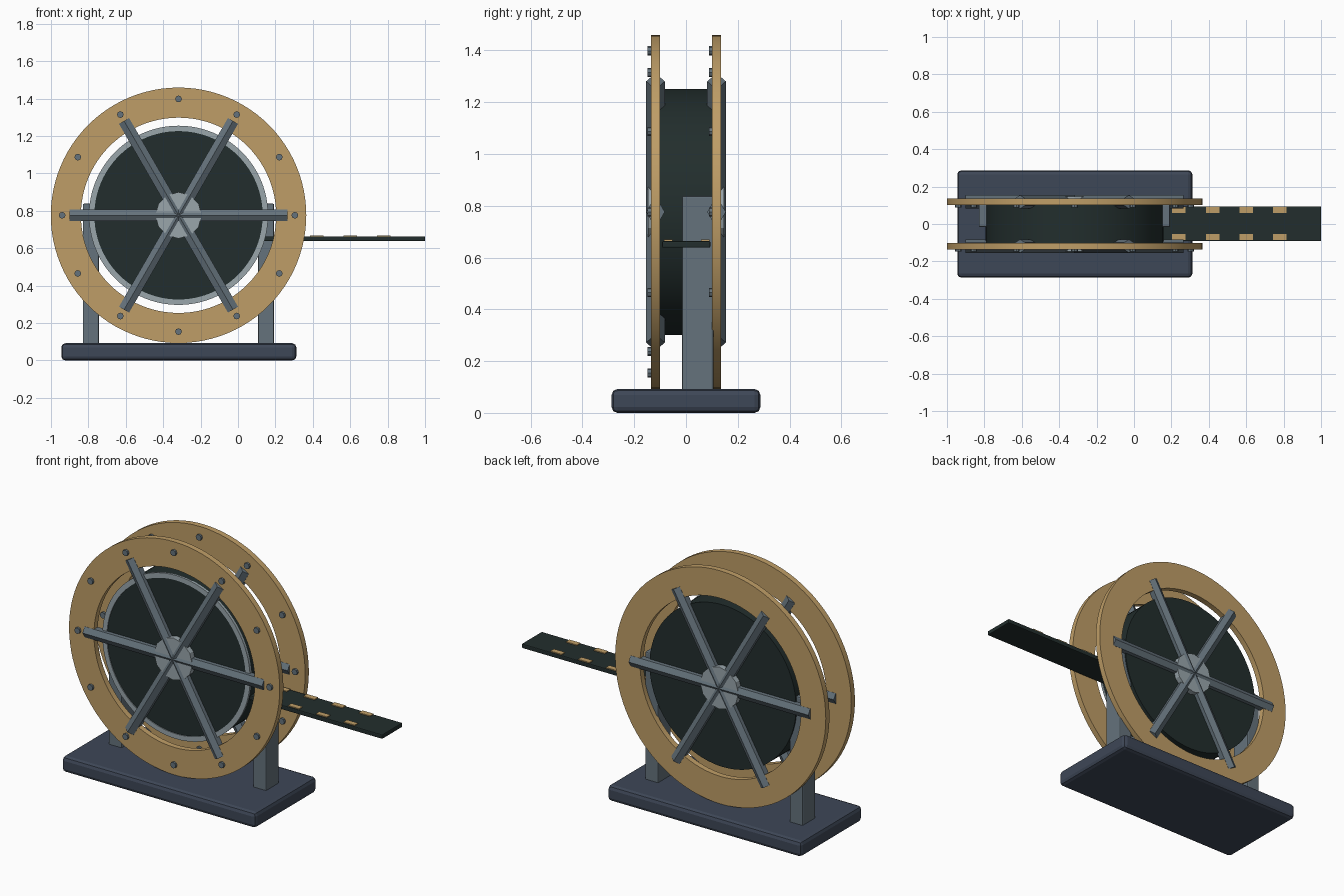
import bpy, bmesh
from math import pi, sin, cos, radians
from mathutils import Matrix, Vector

cube = bpy.data.objects.get("Cube")
if cube:
    bpy.data.objects.remove(cube, do_unlink=True)

CX, CZ = -0.318, 0.776  # wheel axle


def material(name, r, g, b):
    m = bpy.data.materials.new(name)
    m.use_nodes = True
    m.diffuse_color = (r, g, b, 1)
    m.node_tree.nodes["Principled BSDF"].inputs["Base Color"].default_value = (r, g, b, 1)
    return m


tan = material("tan", 0.52, 0.34, 0.135)
steel = material("steel grey", 0.13, 0.17, 0.2)
silver = material("pale silver", 0.32, 0.38, 0.41)
dark = material("dark green black", 0.016, 0.027, 0.026)
slate = material("slate blue", 0.048, 0.063, 0.095)


def finish(name, bm, mat, smooth=False):
    bmesh.ops.recalc_face_normals(bm, faces=bm.faces)
    mesh = bpy.data.meshes.new(name)
    bm.to_mesh(mesh)
    bm.free()
    mesh.materials.append(mat)
    ob = bpy.data.objects.new(name, mesh)
    bpy.context.collection.objects.link(ob)
    if smooth:
        bpy.ops.object.select_all(action="DESELECT")
        ob.select_set(True)
        bpy.context.view_layer.objects.active = ob
        bpy.ops.object.shade_smooth_by_angle(angle=radians(30))
    return ob


def box(name, lo, hi, mat, bevel=0):
    lo, hi = Vector(lo), Vector(hi)
    bm = bmesh.new()
    bmesh.ops.create_cube(bm, size=1,
                          matrix=Matrix.Translation((lo + hi) / 2) @ Matrix.Diagonal((*(hi - lo), 1)))
    if bevel:
        bmesh.ops.bevel(bm, geom=bm.edges[:], offset=bevel, segments=2, profile=0.5, affect="EDGES")
    return finish(name, bm, mat)


def cylinder(name, radius, depth, segments, place, mat, smooth=False):
    bm = bmesh.new()
    bmesh.ops.create_cone(bm, cap_ends=True, segments=segments, radius1=radius,
                          radius2=radius, depth=depth, matrix=place)
    return finish(name, bm, mat, smooth)


def ring(name, r_in, r_out, y0, y1, mat):
    # Rectangular section swept around the axle
    bm = bmesh.new()
    section = [(r_in, y0), (r_out, y0), (r_out, y1), (r_in, y1)]
    verts = [bm.verts.new((CX + r, y, CZ)) for r, y in section]
    edges = [bm.edges.new((verts[i], verts[i - 1])) for i in range(4)]
    bmesh.ops.spin(bm, geom=verts + edges, cent=(CX, 0, CZ), axis=(0, 1, 0),
                   angle=2 * pi, steps=96)
    bmesh.ops.remove_doubles(bm, verts=bm.verts, dist=0.0001)
    return finish(name, bm, mat, True)


def across(x, y, z):
    return Matrix.Translation((x, y, z)) @ Matrix.Rotation(pi / 2, 4, "X")


# Stand
box("base", (-0.945, -0.287, 0), (0.312, 0.287, 0.092), slate, 0.022)
for side, x in (("right", -0.787), ("left", 0.15)):
    box(side + "_post", (x - 0.043, -0.016, 0.08), (x + 0.043, 0.106, 0.838), steel, 0.007)

# Wound roll with its pale front edge, and the hub
cylinder("wound_roll", 0.475, 0.226, 96, across(CX, 0, CZ), dark, True)
ring("roll_edge_ring", 0.45, 0.479, -0.118, -0.104, silver)
cylinder("hub", 0.124, 0.292, 12, across(CX, 0, CZ), silver)

# Side rims, spokes and bolts
for side, s in (("front", -1), ("back", 1)):
    y = s * 0.118
    ring(side + "_rim", 0.522, 0.683, y - 0.017, y + 0.017, tan)
    for i in range(3):
        turn = Matrix.Rotation(pi / 2 + i * pi / 3, 4, "Y")
        cylinder(f"{side}_spoke_{i + 1}", 0.036, 1.165, 6,
                 Matrix.Translation((CX, y, CZ)) @ turn, steel)
    for i in range(12):
        a = i * pi / 6
        place = across(CX + 0.622 * cos(a), y - 0.019, CZ + 0.622 * sin(a))
        cylinder(f"{side}_bolt_{i + 1}", 0.018, 0.022, 8, place, steel)

# Loose strip with its painted marks
box("loose_strip", (0.08, -0.092, 0.638), (1.0, 0.094, 0.664), dark, 0.005)
for i in range(4):
    x = 0.24 + i * 0.18
    for side, y in (("front", -0.069), ("back", 0.074)):
        box(f"{side}_mark_{i + 1}", (x - 0.036, y - 0.016, 0.661), (x + 0.036, y + 0.016, 0.669), tan)
